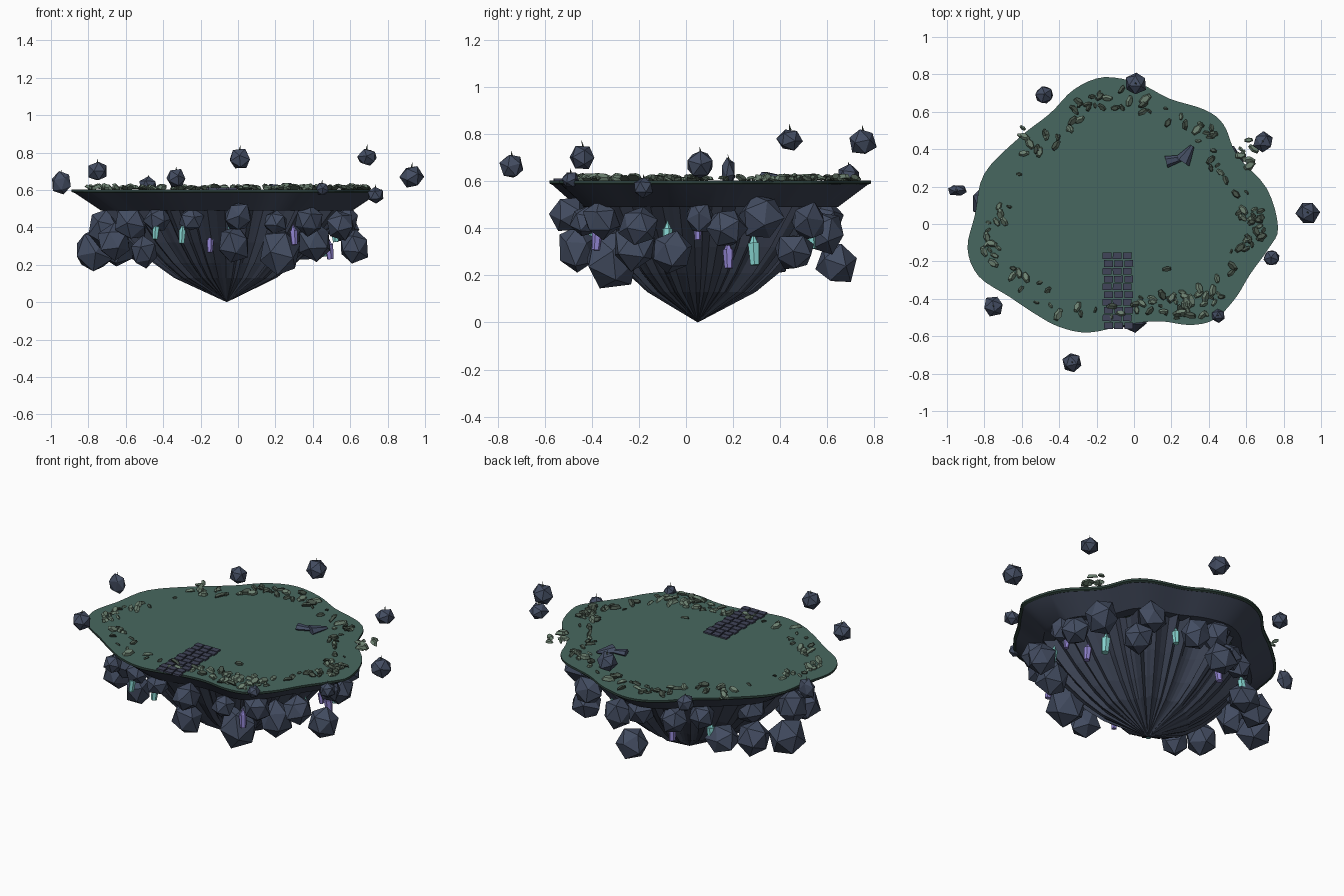
import bpy, bmesh, math, random
from mathutils import Matrix, Vector, Euler

random.seed(7)
cube = bpy.data.objects.get("Cube")
if cube:
    bpy.data.objects.remove(cube, do_unlink=True)


def material(name, r, g, b):
    m = bpy.data.materials.new(name)
    m.use_nodes = True
    m.diffuse_color = (r, g, b, 1)
    bsdf = next(n for n in m.node_tree.nodes if n.type == 'BSDF_PRINCIPLED')
    bsdf.inputs["Base Color"].default_value = (r, g, b, 1)
    bsdf.inputs["Roughness"].default_value = 0.9
    return m


GRASS = material("grass green", .064, .137, .115)
RIM = material("dark turf edge", .028, .055, .045)
CLIFF = material("cliff slate", .045, .056, .088)
ROCK = material("boulder slate", .056, .073, .12)
PAVE = material("paving slate", .052, .058, .1)
SAGE = material("sage leaf", .15, .22, .165)
OLIVE = material("dark leaf", .065, .092, .07)
TEAL = material("teal crystal", .24, .66, .63)
VIOLET = material("violet crystal", .28, .23, .63)


def finish(name, bm, *mats):
    bmesh.ops.recalc_face_normals(bm, faces=bm.faces)
    me = bpy.data.meshes.new(name)
    bm.to_mesh(me)
    bm.free()
    for m in mats:
        me.materials.append(m)
    ob = bpy.data.objects.new(name, me)
    bpy.context.collection.objects.link(ob)
    return ob


def place(loc, rot=(0, 0, 0), scale=(1, 1, 1)):
    return Matrix.LocRotScale(Vector(loc), Euler(rot), Vector(scale))


def add_rock(bm, loc, r, squash=(1, 1, 1), rough=.06):
    turn = Euler([random.uniform(0, math.tau) for _ in range(3)]).to_matrix().to_4x4()
    made = bmesh.ops.create_icosphere(bm, subdivisions=1, radius=r,
                                      matrix=place(loc, (0, 0, 0), squash) @ turn)
    for v in made["verts"]:
        v.co += (v.co - Vector(loc)) * random.uniform(-rough, rough)


# Shoreline: a closed smooth curve through a few points
SHORE = [(.77, -.02), (.71, .19), (.55, .37), (.48, .53), (.38, .61), (.19, .67),
         (.03, .75), (-.16, .785), (-.32, .72), (-.45, .59), (-.61, .465), (-.8, .27),
         (-.85, .05), (-.89, -.13), (-.83, -.28), (-.665, -.39), (-.53, -.48),
         (-.4, -.55), (-.24, -.58), (-.02, -.535), (.14, -.52), (.3, -.54),
         (.43, -.51), (.54, -.4), (.62, -.27), (.72, -.13)]
MID = Vector((-.06, .05))
STEPS = 4


def smooth_loop(points):
    pts = [Vector(p) for p in points]
    n = len(pts)
    out = []
    for i in range(n):
        a, b, c, d = (pts[(i + k) % n] for k in (-1, 0, 1, 2))
        for s in range(STEPS):
            t = s / STEPS
            out.append((2 * b + (c - a) * t + (2 * a - 5 * b + 4 * c - d) * t ** 2
                        + (3 * b - a - 3 * c + d) * t ** 3) / 2)
    return out


outline = smooth_loop(SHORE)
TOP = .603


def ring(bm, scale, z, ridges=None):
    verts = []
    for i, p in enumerate(outline):
        q = MID + (p - MID) * scale * (ridges[i] if ridges else 1)
        verts.append(bm.verts.new((q.x, q.y, z)))
    return verts


def loft(bm, rings, mat=0):
    for lo, hi in zip(rings, rings[1:]):
        for i in range(len(lo)):
            j = (i + 1) % len(lo)
            bm.faces.new((lo[i], lo[j], hi[j], hi[i])).material_index = mat


# Grass sheet with a darker edge
bm = bmesh.new()
edge = [ring(bm, .985, .585), ring(bm, 1, .59), ring(bm, 1, TOP)]
loft(bm, edge, 1)
bm.faces.new(edge[-1])
bm.faces.new(edge[0][::-1]).material_index = 1
finish("grass_top", bm, GRASS, RIM)

# Smooth cliff band under the turf
bm = bmesh.new()
band = [ring(bm, .72, .49), ring(bm, .81, .49), ring(bm, .985, .587)]
loft(bm, band)
cliff = finish("cliff_band", bm, CLIFF)
for p in cliff.data.polygons:
    p.use_smooth = True
cliff.data.set_sharp_from_angle(angle=math.radians(35))

# Ridged underside running down to a point
bm = bmesh.new()
ridges = [random.uniform(.88, 1.05) for _ in outline]
under = [ring(bm, s, z, ridges) for s, z in ((.33, .13), (.46, .21), (.6, .32), (.78, .495))]
loft(bm, under)
tip = bm.verts.new((MID.x, MID.y, 0))
for i in range(len(outline)):
    bm.faces.new((under[0][i], tip, under[0][(i + 1) % len(outline)]))
finish("ridged_underside", bm, CLIFF)

# Boulders hanging around the underside: x, y, z, radius
BOULDERS = [(-.25, -.42, .44, .07), (0, -.5, .455, .093), (-.02, -.46, .31, .1),
            (.23, -.31, .265, .115), (.2, -.43, .43, .07), (.41, -.22, .325, .095),
            (.38, -.36, .44, .08), (.55, -.2, .41, .085), (.62, -.06, .295, .09),
            (.57, .17, .4, .09), (.5, .32, .45, .095), (.58, .06, .45, .07),
            (.36, .46, .3, .095), (.3, .52, .43, .09), (.05, .59, .38, .095),
            (-.09, .64, .25, .1), (-.1, .58, .43, .09), (-.27, .5, .39, .09),
            (-.4, .42, .42, .085), (-.5, .36, .28, .095), (-.65, .27, .29, .11),
            (-.58, .2, .42, .09), (-.77, .12, .275, .11), (-.72, 0, .4, .1),
            (-.66, -.2, .32, .1), (-.57, -.26, .42, .095), (-.5, -.25, .27, .08),
            (-.43, -.36, .44, .075)]
bm = bmesh.new()
for x, y, z, r in BOULDERS:
    squash = (random.uniform(.88, 1.05), random.uniform(.88, 1.05), random.uniform(.9, 1.15))
    add_rock(bm, (x, y, z), r, squash, .1)
finish("hanging_boulders", bm, ROCK)

# Floating rocks, each with a thin sprig on top
FLOATERS = [(-.945, .18, .64, .06), (-.48, .69, .62, .052), (.01, .75, .765, .06),
            (.69, .44, .775, .056), (.93, .06, .67, .064), (.735, -.18, .572, .046),
            (.45, -.49, .605, .038), (-.75, -.44, .7, .058), (-.33, -.74, .662, .054)]
bm = bmesh.new()
for i, (x, y, z, r) in enumerate(FLOATERS):
    squash = (.95, .55, 1.1) if i == 0 else (1, 1, .85) if i == 3 else (1, 1, 1)
    add_rock(bm, (x, y, z), r, squash)
finish("floating_rocks", bm, ROCK)
bm = bmesh.new()
for x, y, z, r in FLOATERS:
    bmesh.ops.create_cone(bm, cap_ends=True, segments=4, radius1=.005, radius2=0, depth=.03,
                          matrix=place((x, y, z + r), (.2, .15, 0)))
finish("rock_sprigs", bm, OLIVE)


# Crystals: tapered hexagonal shafts with a point, set just outside the underside
def crystals(name, spots, mat):
    bm = bmesh.new()
    for x, y, z, size in spots:
        out = math.atan2(y - MID.y, x - MID.x)
        base = place((x, y, z), (0, 0, out)) @ place((0, 0, 0), (0, -.12, 0), (size,) * 3)
        for low, high, depth, lift in ((.019, .025, .085, 0), (.019, 0, .045, .063)):
            bmesh.ops.create_cone(bm, cap_ends=True, segments=6, radius1=low, radius2=high,
                                  depth=depth, matrix=base @ place((0, 0, lift)))
    finish(name, bm, mat)


crystals("teal_crystals", [(-.3, -.38, .35, .85), (-.44, -.4, .37, .8), (-.03, -.41, .37, .95),
                           (.52, -.08, .36, .9), (.45, .29, .29, 1.1), (.14, .53, .35, .9),
                           (-.45, .4, .31, .95)], TEAL)
crystals("violet_crystals", [(.3, -.38, .345, .9), (-.15, -.35, .3, .8), (.49, .18, .27, .95),
                             (.53, .05, .38, .7), (-.23, .46, .28, .95)], VIOLET)

# Brick path with staggered rows
bm = bmesh.new()
for row in range(10):
    for col in range(3):
        x = -.14 + col * .054 + (.004 if row % 2 else -.004)
        bmesh.ops.create_cube(bm, size=1, matrix=place(
            (x, -.17 - row * .0415, TOP + .003),
            (0, 0, random.uniform(-.04, .04)), (.047, .035, .012)))
finish("brick_path", bm, PAVE)

# Fallen pointed stones on the grass
bm = bmesh.new()
for x, y, turn, length, r in ((.225, .345, .25, .11, .032), (.285, .375, 1.0, .1, .045)):
    bmesh.ops.create_cone(bm, cap_ends=True, segments=6, radius1=r, radius2=.012, depth=length,
                          matrix=place((x, y, TOP + .012), (0, -math.pi / 2, turn + math.pi),
                                       (.6, 1, 1)))
finish("fallen_stones", bm, ROCK)


# Leafy shards: flat tilted plates scattered in a band along the shore
def shards(name, count, mat, size, tilt, clusters):
    bm = bmesh.new()
    spots = []
    for _ in range(count):
        p = random.choice(outline)
        spots.append(MID + (p - MID) * random.uniform(.77, .92))
    for cx, cy, spread, number in clusters:
        for _ in range(number):
            spots.append(Vector((random.gauss(cx, spread), random.gauss(cy, spread))))
    for p in spots:
        s = size * random.uniform(.5, 1.2)
        turn = (random.uniform(-tilt, tilt), random.uniform(-.5, .5),
                random.uniform(0, math.tau))
        bmesh.ops.create_cone(bm, cap_ends=True, segments=6, radius1=s, radius2=s * .7,
                              depth=s * .45, matrix=place((p.x, p.y, TOP + s * .4), turn,
                                                          (1, .55, 1)))
    finish(name, bm, mat)


shards("dark_leaf_shards", 75, OLIVE, .03, 1.1, [(.2, -.42, .06, 10), (.62, 0, .05, 10)])
shards("sage_leaf_shards", 60, SAGE, .034, .8, [(.6, .36, .035, 12), (.28, -.43, .06, 12),
                                                (-.6, .46, .03, 4)])
